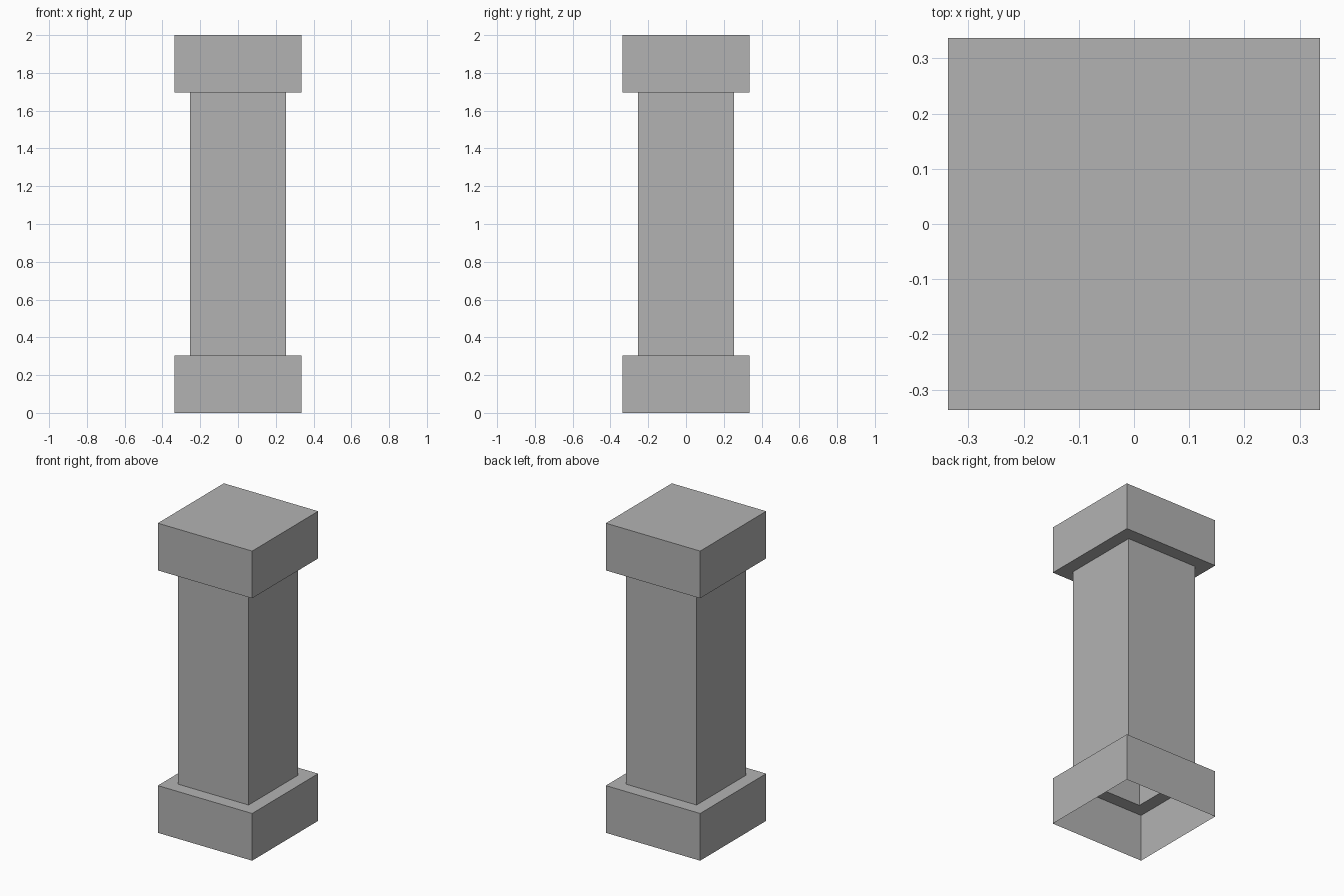
import bpy
import bmesh

if "Cube" in bpy.data.objects:
    bpy.data.objects.remove(bpy.data.objects["Cube"], do_unlink=True)

# Sizes
BLOCK = 0.337      # half width of base and cap
SHAFT = 0.253      # half width of the shaft
BASE_TOP, CAP_BOTTOM, TOP = 0.305, 1.695, 2.0

# Plain grey stone
stone = bpy.data.materials.new("grey_stone")
stone.use_nodes = True
colour = (0.45, 0.45, 0.45, 1.0)
stone.diffuse_color = colour
stone.node_tree.nodes["Principled BSDF"].inputs["Base Color"].default_value = colour


def square_shell(name, profile, lid=False):
    """Skin square rings given as (half width, height), bottom to top."""
    bm = bmesh.new()
    corners = ((-1, -1), (1, -1), (1, 1), (-1, 1))
    rings = [[bm.verts.new((x * r, y * r, z)) for x, y in corners]
             for r, z in profile]
    for low, high in zip(rings, rings[1:]):
        for i in range(4):
            j = (i + 1) % 4
            bm.faces.new((low[i], low[j], high[j], high[i]))
    if lid:
        bm.faces.new(rings[-1])
    mesh = bpy.data.meshes.new(name)
    bm.to_mesh(mesh)
    bm.free()
    mesh.materials.append(stone)
    obj = bpy.data.objects.new(name, mesh)
    bpy.context.collection.objects.link(obj)
    return obj


# Hollow base, open underneath, with a ledge in to the shaft
square_shell("base", [(BLOCK, 0), (BLOCK, BASE_TOP), (SHAFT, BASE_TOP)])

# Hollow square shaft
square_shell("shaft", [(SHAFT, BASE_TOP), (SHAFT, CAP_BOTTOM)])

# Cap with an overhanging underside and a closed top
square_shell("cap", [(SHAFT, CAP_BOTTOM), (BLOCK, CAP_BOTTOM), (BLOCK, TOP)], lid=True)
